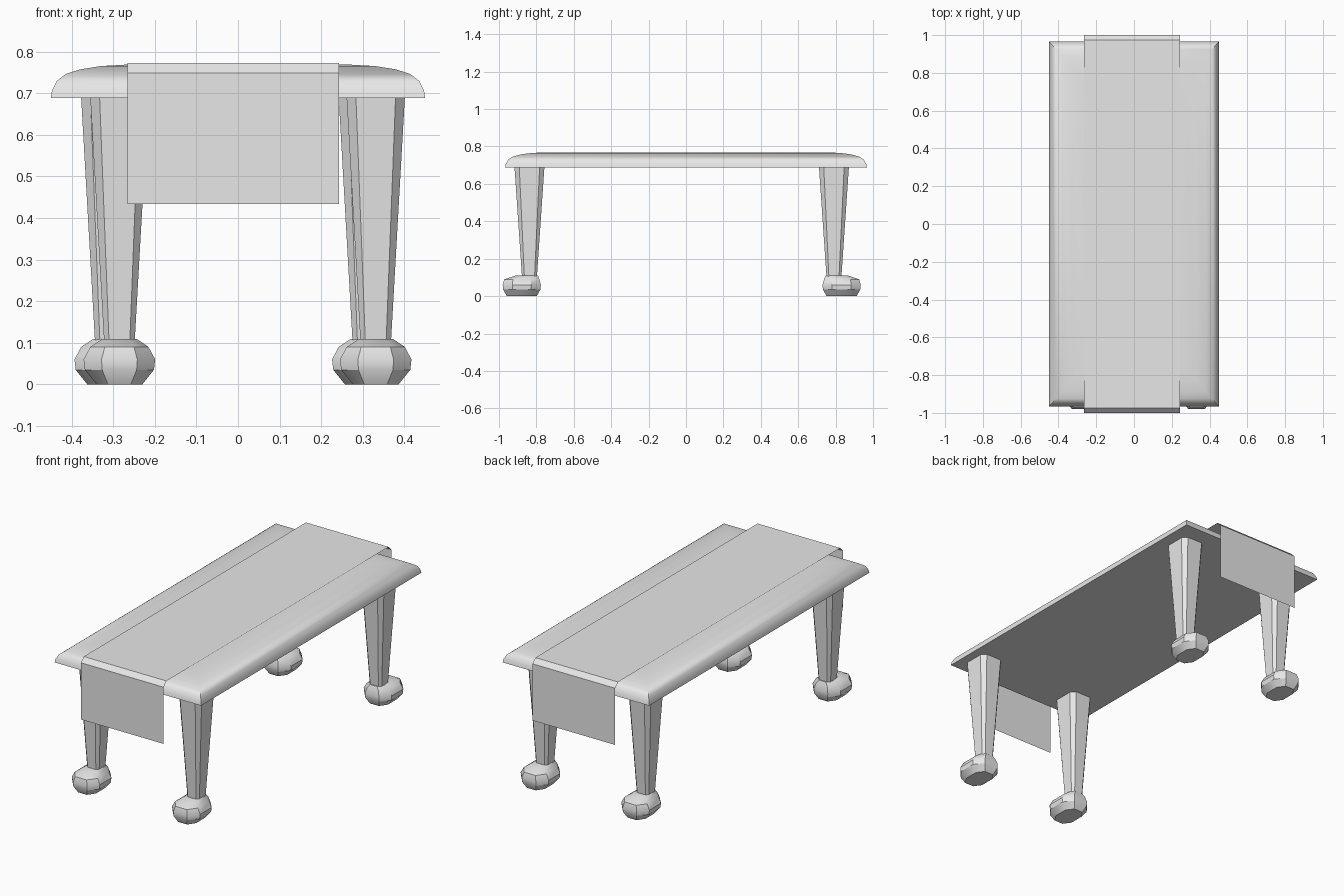
import bpy
import math

if "Cube" in bpy.data.objects:
    bpy.data.objects.remove(bpy.data.objects["Cube"], do_unlink=True)

grey = bpy.data.materials.new("light_grey")
grey.use_nodes = True
grey.diffuse_color = (0.8, 0.8, 0.8, 1)
grey.node_tree.nodes["Principled BSDF"].inputs["Base Color"].default_value = (0.8, 0.8, 0.8, 1)


def make_object(name, verts, faces, angle=30):
    mesh = bpy.data.meshes.new(name)
    mesh.from_pydata(verts, [], faces)
    mesh.materials.append(grey)
    for poly in mesh.polygons:
        poly.use_smooth = True
    mesh.set_sharp_from_angle(angle=math.radians(angle))
    obj = bpy.data.objects.new(name, mesh)
    bpy.context.collection.objects.link(obj)
    return obj


def loft(name, rings, angle=30):
    """Skin a stack of equal rings, listed from bottom to top, and cap both ends."""
    n = len(rings[0])
    verts = [v for ring in rings for v in ring]
    faces = [(r * n + i, r * n + (i + 1) % n, (r + 1) * n + (i + 1) % n, (r + 1) * n + i)
             for r in range(len(rings) - 1) for i in range(n)]
    faces.append(tuple(reversed(range(n))))
    faces.append(tuple(range(len(verts) - n, len(verts))))
    return make_object(name, verts, faces, angle)


def rectangle(hx, hy, z):
    return [(-hx, -hy, z), (hx, -hy, z), (hx, hy, z), (-hx, hy, z)]


def octagon(cx, cy, z, hx, hy, corner):
    """Rectangle with cut corners; corner is the share of each side left straight."""
    a, b = hx * corner, hy * corner
    plan = [(-a, -hy), (a, -hy), (hx, -b), (hx, b), (a, hy), (-a, hy), (-hx, b), (-hx, -b)]
    return [(cx + x, cy + y, z) for x, y in plan]


# Tabletop: flat underside, edges rounding over to a shallow crown
crown = [(0, 0.688), (0.003, 0.706), (0.014, 0.729), (0.036, 0.746),
         (0.07, 0.757), (0.12, 0.765), (0.19, 0.769)]
loft("tabletop", [rectangle(0.45 - i, 0.967 - i * 1.15, z) for i, z in crown], 35)

# Cloth runner: a thin sheet draped over both ends
half = [(1.0, 0.433), (1.0, 0.748), (0.975, 0.773)]
path = [(-y, z) for y, z in half] + list(reversed(half))
verts = [(x, y, z) for y, z in path for x in (-0.265, 0.243)]
make_object("cloth_runner", verts,
            [(2 * i, 2 * i + 1, 2 * i + 3, 2 * i + 2) for i in range(len(path) - 1)])

# Legs and feet: tapered legs, feet with the toe pointing outward
foot_rings = [(0, 0.055, 0.08, 0), (0.035, 0.083, 0.1, 0), (0.06, 0.086, 0.102, 0),
              (0.09, 0.07, 0.094, 0), (0.109, 0.042, 0.062, 0.025)]
places = {"front_right": (-0.285, -0.837, -1), "front_left": (0.331, -0.837, -1),
          "back_right": (-0.307, 0.791, 1), "back_left": (0.312, 0.791, 1)}
for name, (x, y, way) in places.items():
    loft(name + "_leg", [octagon(x, y, 0.09, 0.036, 0.039, 0.68),
                         octagon(x, y, 0.69, 0.07, 0.08, 0.68)])
    loft(name + "_foot", [octagon(x, y + way * (0.041 - back), z, hx, hy, 0.5)
                          for z, hx, hy, back in foot_rings])
